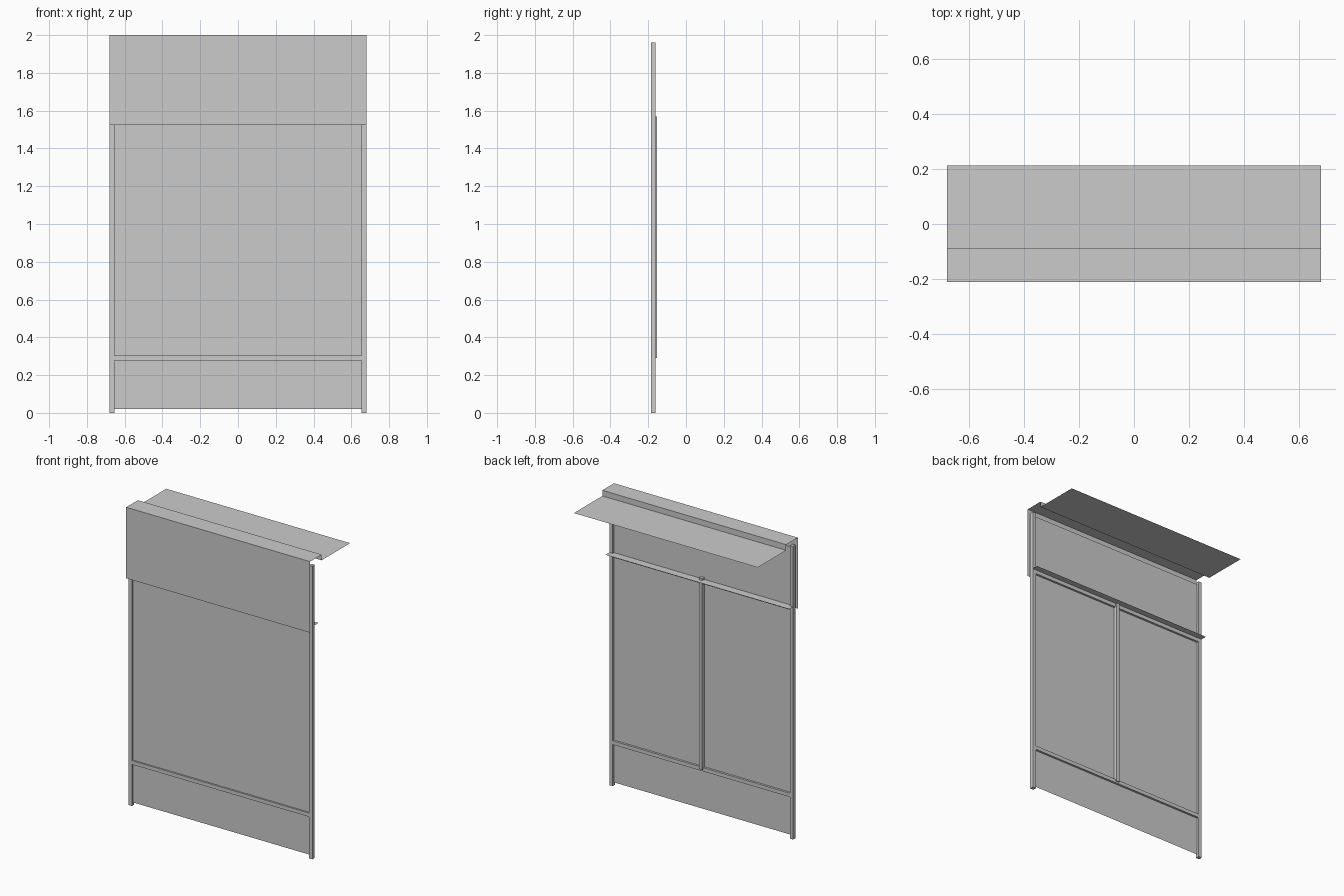
import bpy

if "Cube" in bpy.data.objects:
    bpy.data.objects.remove(bpy.data.objects["Cube"])

W = 0.68      # half width
T = 0.025     # tube size
YF = -0.186   # frame front
YB = YF + T   # frame back
YP = -0.175   # panel plane


def mesh_obj(name, verts, faces):
    me = bpy.data.meshes.new(name)
    me.from_pydata(verts, [], faces)
    ob = bpy.data.objects.new(name, me)
    bpy.context.collection.objects.link(ob)
    return ob


def box(name, x, y, z):
    v = [(a, b, c) for a in x for b in y for c in z]
    f = [(0, 1, 3, 2), (4, 6, 7, 5), (0, 4, 5, 1),
         (2, 3, 7, 6), (0, 2, 6, 4), (1, 5, 7, 3)]
    return mesh_obj(name, v, f)


def sheet(name, profile, half):
    # folded sheet: a y/z profile swept across x
    v = [(s * half, y, z) for y, z in profile for s in (-1, 1)]
    f = [(2 * i, 2 * i + 1, 2 * i + 3, 2 * i + 2) for i in range(len(profile) - 1)]
    return mesh_obj(name, v, f)


# side posts
for side, x0 in (("left", -W), ("right", W - T)):
    box(f"{side}_post", (x0, x0 + T), (YF, YB), (0, 1.96))

# cross rails between the posts
inner = W - T
for name, z in (("lower_rail", 0.278), ("upper_rail", 1.53)):
    box(name, (-inner, inner), (YF, YB), (z, z + T))

# centre mullion, set slightly back
box("mullion", (-T / 2, T / 2), (-0.178, -0.153), (0.29, 1.568))

# infill panels
sheet("kick_panel", [(YP, 0.02), (YP, 0.278)], inner)
sheet("window_panel", [(YP, 0.303), (YP, 1.53)], inner)
sheet("header_panel", [(YP, 1.555), (YP, 1.945)], inner)

# narrow shelf behind the upper rail
sheet("shelf", [(YF, 1.556), (-0.12, 1.556)], W)

# folded fascia and canopy
sheet("fascia_canopy", [(-0.21, 1.525), (-0.21, 2.0), (-0.087, 2.0),
                        (-0.087, 1.962), (0.213, 1.962)], W)
